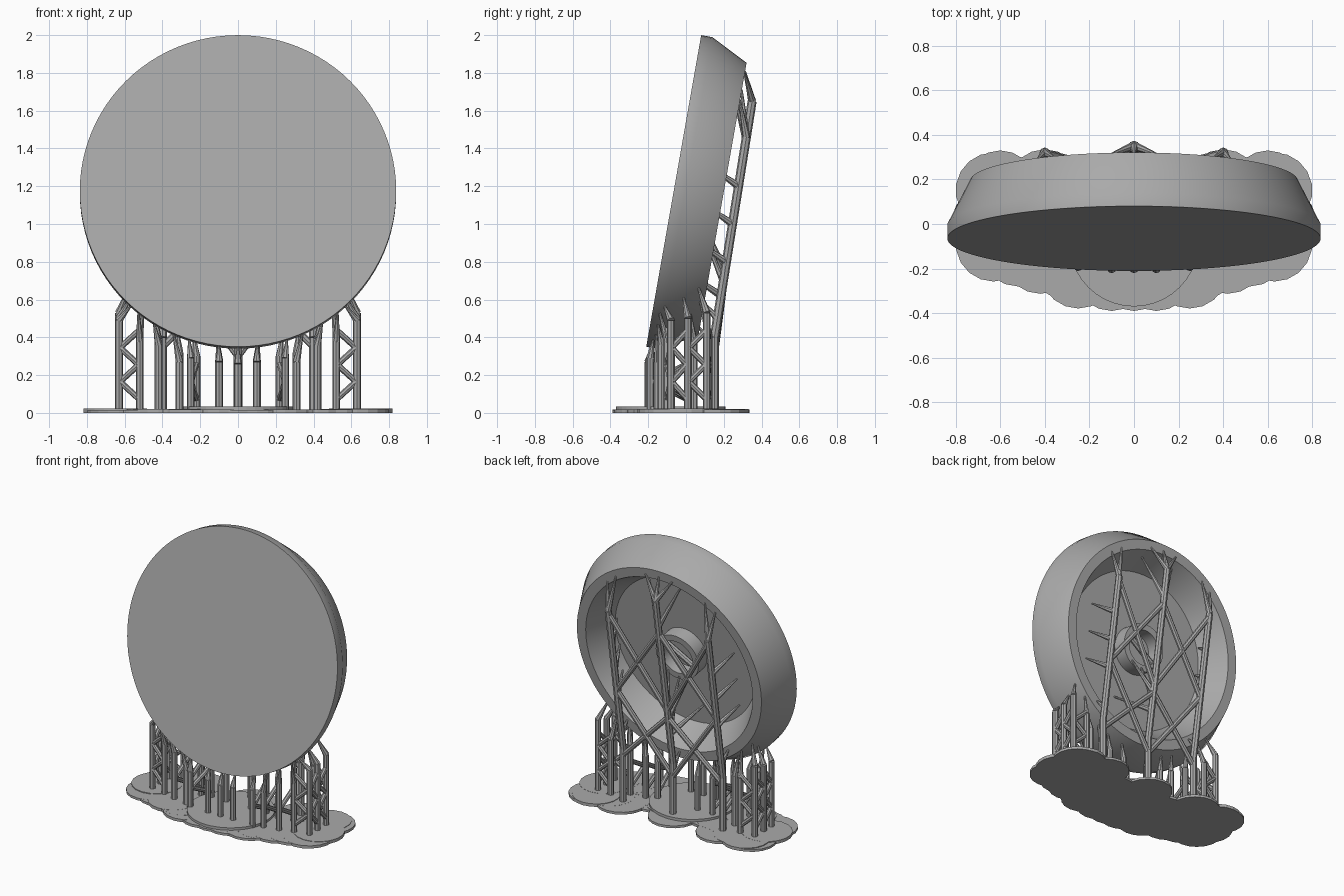
import bpy, bmesh, math
from mathutils import Vector, Matrix

cube = bpy.data.objects.get("Cube")
if cube:
    bpy.data.objects.remove(cube, do_unlink=True)

grey = bpy.data.materials.new("plain grey")
grey.use_nodes = True
grey.diffuse_color = (0.4, 0.4, 0.4, 1)
grey.node_tree.nodes["Principled BSDF"].inputs["Base Color"].default_value = (0.4, 0.4, 0.4, 1)

TILT = Matrix.Translation((0, -0.065, 1.175)) @ Matrix.Rotation(math.radians(-100), 4, "X")
ROD = 0.021


def finish(bm, name):
    """Turn a bmesh into a named object."""
    mesh = bpy.data.meshes.new(name)
    bm.to_mesh(mesh)
    bm.free()
    mesh.materials.append(grey)
    obj = bpy.data.objects.new(name, mesh)
    bpy.context.collection.objects.link(obj)
    return obj


def on_disc(angle, depth, radius):
    """Point on the tilted disc; angle 0 is the bottom, depth runs backwards."""
    a = math.radians(angle)
    return TILT @ Vector((radius * math.sin(a), radius * math.cos(a), depth))


def rod(bm, a, b, r1=ROD, r2=ROD, sides=8):
    a, b = Vector(a), Vector(b)
    d = b - a
    m = Matrix.Translation((a + b) / 2) @ d.to_track_quat("Z", "Y").to_matrix().to_4x4()
    bmesh.ops.create_cone(bm, cap_ends=True, segments=sides, radius1=r1,
                          radius2=r2, depth=d.length, matrix=m)


def spike(bm, a, b):
    rod(bm, a, b, ROD, 0.006)


def flip(p, s):
    return Vector((p[0] * s, p[1], p[2]))


# Hollow tilted disc with a tubular hub at the back
profile = [(0, 0), (0.8375, 0), (0.8375, 0.06), (0.735, 0.262), (0.665, 0.262),
           (0.56, 0.07), (0.17, 0.07), (0.17, 0.17), (0.125, 0.17), (0.125, 0.07), (0, 0.07)]
bm = bmesh.new()
verts = [bm.verts.new((r, 0, d)) for r, d in profile]
edges = [bm.edges.new(pair) for pair in zip(verts, verts[1:])]
bmesh.ops.spin(bm, geom=verts + edges, cent=(0, 0, 0), axis=(0, 0, 1),
               angle=math.tau, steps=96, use_duplicate=False)
bmesh.ops.remove_doubles(bm, verts=bm.verts, dist=0.0005)
bmesh.ops.recalc_face_normals(bm, faces=bm.faces)
bm.transform(TILT)
disc = finish(bm, "tilted_disc")
bpy.ops.object.select_all(action="DESELECT")
disc.select_set(True)
bpy.context.view_layer.objects.active = disc
bpy.ops.object.shade_smooth_by_angle(angle=math.radians(30))

# Bar across the hub
bm = bmesh.new()
rod(bm, TILT @ Vector((-0.11, 0.07, 0.13)), TILT @ Vector((0.11, -0.07, 0.13)))
finish(bm, "hub_bar")

# Short pillars: base x, base y, knee height, then contact angle, depth, radius
pillars = [
    (0.10, -0.20, 0.27, 7, 0.03, 0.8375),
    (0.25, -0.19, 0.29, 18, 0.03, 0.8375),
    (0.31, -0.15, 0.27, 24, 0.04, 0.8375),
    (0.42, -0.13, 0.36, 32, 0.04, 0.8375),
    (0.52, -0.10, 0.38, 39, 0.04, 0.8375),
    (0.63, -0.08, 0.49, 43, 0.06, 0.8375),
    (0.10, 0.01, 0.28, 8, 0.20, 0.766),
    (0.22, 0.01, 0.30, 18, 0.20, 0.766),
    (0.31, 0.02, 0.32, 25, 0.20, 0.766),
    (0.42, 0.04, 0.38, 35, 0.20, 0.766),
    (0.52, 0.12, 0.42, 42, 0.24, 0.745),
    (0.63, 0.01, 0.50, 46, 0.15, 0.79),
    (0.63, 0.11, 0.53, 50, 0.22, 0.755),
]
bases = [(0, -0.2), (0, 0.13), (0.4, 0.15), (-0.4, 0.15)]
bm = bmesh.new()
rod(bm, (0, -0.2, 0), (0, -0.2, 0.26))
spike(bm, (0, -0.2, 0.26), on_disc(0, 0.03, 0.8375))
for side in (-1, 1):
    for x, y, knee, angle, depth, radius in pillars:
        top = (side * x, y, knee)
        rod(bm, (side * x, y, 0), top)
        spike(bm, top, on_disc(side * angle, depth, radius))
        bases.append((side * x, y))
finish(bm, "short_pillars")

# Zigzag bracing between neighbouring short pillars
bm = bmesh.new()
links = [((0.63, -0.08), (0.52, -0.10)), ((0.63, 0.11), (0.52, 0.12)),
         ((0.63, -0.08), (0.63, 0.01)), ((0.63, 0.01), (0.63, 0.11)),
         ((0.31, -0.15), (0.31, 0.02)), ((0.25, -0.19), (0.22, 0.01)),
         ((0.42, -0.13), (0.42, 0.04))]
for side in (-1, 1):
    for a, b in links:
        steps = 4 if a[0] > 0.6 else 2
        for i in range(steps):
            z = 0.07 + 0.09 * i
            p, q = (a, b) if i % 2 else (b, a)
            rod(bm, flip((*p, z), side), flip((*q, z + 0.1), side), 0.016, 0.016)
finish(bm, "pillar_bracing")


# Tall leaning posts behind the disc
def post_point(x, z):
    return Vector((x, 0.15 + max(0, z - 0.4) * 0.16, z))


bm = bmesh.new()
for x, top in ((-0.4, 1.46), (0, 1.65), (0.4, 1.46)):
    rod(bm, (x, 0.15, 0), post_point(x, 0.4), 0.024, 0.024)
    rod(bm, post_point(x, 0.4), post_point(x, top), 0.024, 0.024)
finish(bm, "tall_back_posts")

# Diagonal braces joining the tall posts
bm = bmesh.new()
for side in (-0.4, 0.4):
    for mid, outer in ((0.3, 0.85), (0.8, 1.44), (1.4, 0.85), (0.75, 0.35)):
        rod(bm, post_point(0, mid), post_point(side, outer), 0.019, 0.019)
finish(bm, "back_post_braces")

# Pointed prongs from the tall posts to the disc
bm = bmesh.new()
crown = post_point(0, 1.65)
for angle in (-9, 0, 9):
    spike(bm, crown, on_disc(180 + angle, 0.26, 0.69))
for side in (-1, 1):
    spike(bm, post_point(0, 1.45), on_disc(180 + side * 12, 0.2, 0.63))
    spike(bm, post_point(0, 0.75), on_disc(side * 35, 0.17, 0.15))
    spike(bm, post_point(0, 0.62), on_disc(side * 18, 0.07, 0.4))
    shoulder = post_point(side * 0.4, 1.46)
    for angle in (31, 39):
        spike(bm, shoulder, on_disc(180 - side * angle, 0.26, 0.69))
    for z in (0.8, 1.0, 1.2):
        start = post_point(side * 0.4, z)
        spike(bm, start, (side * 0.47, start.y - 0.16, z + 0.11))
    spike(bm, post_point(side * 0.4, 0.5), on_disc(side * 36, 0.26, 0.69))
spike(bm, post_point(0, 0.7), on_disc(0, 0.17, 0.15))
spike(bm, post_point(0, 0.35), on_disc(0, 0.26, 0.69))
finish(bm, "contact_prongs")

# Scalloped raft: one thin round pad under each pillar, larger pad in the middle
bm = bmesh.new()
for i, (x, y) in enumerate(bases):
    height = 0.016 + 0.0006 * (i % 8)
    y = y * 1.1 + (0.03 if abs(x) > 0.6 and y > 0.1 else 0)
    rod(bm, (x, y, 0), (x, y, height), 0.17, 0.17, 18)
for side in (-1, 1):
    rod(bm, (side * 0.6, 0.17, 0), (side * 0.6, 0.17, 0.0215), 0.16, 0.16, 18)
    rod(bm, (side * 0.65, 0, 0), (side * 0.65, 0, 0.0225), 0.17, 0.17, 18)
rod(bm, (0, -0.08, 0), (0, -0.08, 0.035), 0.29, 0.29, 40)
finish(bm, "raft")
